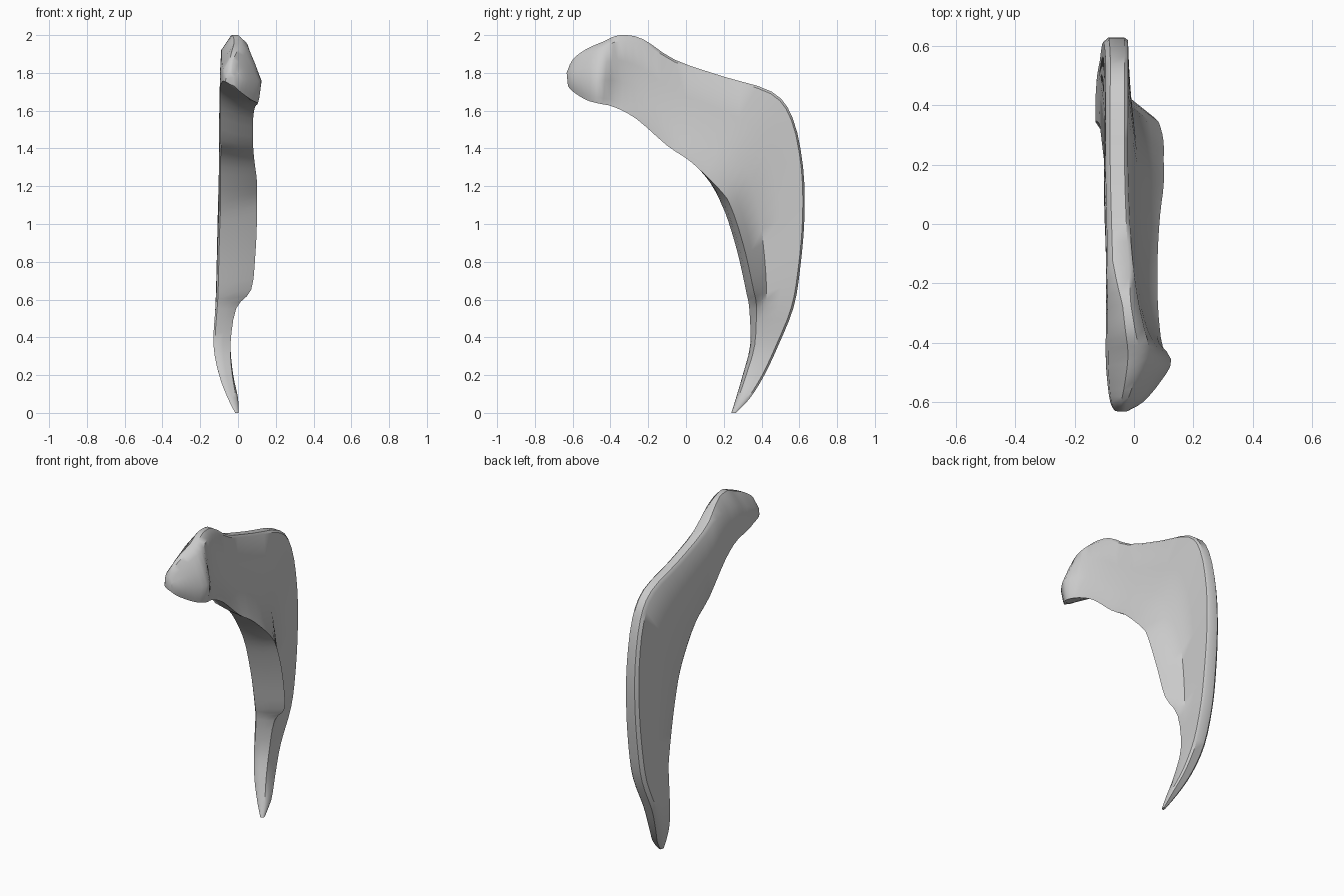
import bpy, bmesh
from mathutils import Vector

if "Cube" in bpy.data.objects:
    bpy.data.objects.remove(bpy.data.objects["Cube"])

# Sections from head to tip:
# inner edge y, z | outer edge y, z | x of left face, right face, mid slope, inner lip
SECTIONS = [
    (-0.625, 1.73, -0.632, 1.80, -0.065, -0.02, -0.02, -0.02),
    (-0.60, 1.70, -0.60, 1.87, -0.08, -0.005, 0.03, 0.01),
    (-0.53, 1.655, -0.53, 1.925, -0.09, 0.03, 0.09, 0.07),
    (-0.465, 1.635, -0.44, 1.965, -0.095, 0.055, 0.125, 0.105),
    (-0.38, 1.615, -0.35, 2.00, -0.095, 0.035, 0.06, 0.09),
    (-0.26, 1.55, -0.23, 1.98, -0.095, 0.01, 0.025, 0.08),
    (-0.10, 1.41, -0.06, 1.87, -0.095, -0.01, 0.02, 0.08),
    (0.03, 1.32, 0.20, 1.78, -0.10, -0.02, 0.015, 0.088),
    (0.12, 1.21, 0.455, 1.70, -0.10, -0.02, 0.01, 0.10),
    (0.19, 1.10, 0.565, 1.56, -0.10, -0.02, 0.0, 0.10),
    (0.235, 0.98, 0.62, 1.30, -0.105, -0.02, -0.01, 0.10),
    (0.28, 0.82, 0.627, 1.03, -0.11, -0.02, -0.015, 0.092),
    (0.32, 0.635, 0.605, 0.77, -0.115, -0.02, -0.015, 0.07),
    (0.335, 0.55, 0.57, 0.56, -0.12, -0.025, -0.02, -0.01),
    (0.34, 0.36, 0.49, 0.36, -0.13, -0.04, -0.04, -0.04),
    (0.30, 0.20, 0.415, 0.20, -0.10, -0.025, -0.025, -0.03),
    (0.265, 0.08, 0.34, 0.08, -0.055, 0.0, 0.0, -0.01),
    (0.24, 0.0, 0.265, 0.0, -0.015, 0.003, 0.003, 0.0),
]
STEPS = 3


def blend(p0, p1, p2, p3, t):
    """Catmull-Rom blend of four sections."""
    return [0.5 * (2 * b + (c - a) * t + (2 * a - 5 * b + 4 * c - d) * t * t
                   + (3 * b - a - 3 * c + d) * t ** 3)
            for a, b, c, d in zip(p0, p1, p2, p3)]


def ramp(value, start, end):
    return min(1, max(0, (value - start) / (end - start)))


def ring(iy, iz, oy, oz, left, right, mid, lip):
    """Closed cross-section running from the inner edge round the outer rim and back."""
    inner, outer = Vector((iy, iz)), Vector((oy, oz))
    span = (outer - inner).length
    head = ramp(iy, -0.15, -0.3)
    # The lip sits behind the left edge low down, and below it on the neck and head
    lip_at = min(0.15, 0.038 * ramp(iz, 1.3, 1.1) / span)
    left_at = min(0.3, (0.03 * ramp(iz, 1.1, 1.35) + 0.05 * ramp(iz, 1.4, 1.6)) / span)
    rim = 1 - min(0.3, (0.012 + 0.02 * head) / span)
    left_rim = 1 - min(0.3, (0.02 + 0.06 * head) / span)
    thick = right - left
    profile = [
        (left_at, left + 0.1 * thick),
        (left_at + 0.03, left),
        (0.5, left),
        (left_rim, left + 0.05 * thick),
        (1.0, left + (0.25 + 0.25 * head) * thick),
        (1.0, right - (0.15 + 0.1 * head) * thick),
        (rim, right),
        (0.65, right + 0.5 * (mid - right)),
        (0.37, mid),
        (lip_at + 0.1, mid + 0.62 * (lip - mid)),
        (lip_at + 0.01, lip),
        (lip_at * 0.4 + left_at * 0.4, left + 0.55 * (lip - left)),
    ]
    points = []
    for t, x in profile:
        p = inner.lerp(outer, t)
        points.append((x, p.x, min(2.0, max(0.0, p.y))))
    return points


# Curved blade with flared head, lipped inner edge and pointed tip
rows = []
last = len(SECTIONS) - 1
for k in range(last):
    four = [SECTIONS[min(last, max(0, k + d))] for d in (-1, 0, 1, 2)]
    rows += [blend(*four, s / STEPS) for s in range(STEPS)]
rows.append(SECTIONS[-1])

bm = bmesh.new()
rings = [[bm.verts.new(p) for p in ring(*r)] for r in rows]
for a, b in zip(rings, rings[1:]):
    n = len(a)
    for i in range(n):
        j = (i + 1) % n
        bm.faces.new((a[i], a[j], b[j], b[i]))
bm.faces.new(rings[0])
bm.faces.new(rings[-1])
bmesh.ops.recalc_face_normals(bm, faces=bm.faces)

mesh = bpy.data.meshes.new("curved_bone")
bm.to_mesh(mesh)
bm.free()
bone = bpy.data.objects.new("curved_bone", mesh)
bpy.context.collection.objects.link(bone)

# Single pale grey colour
grey = bpy.data.materials.new("pale_grey")
grey.diffuse_color = (0.6, 0.6, 0.6, 1)
grey.use_nodes = True
grey.node_tree.nodes["Principled BSDF"].inputs["Base Color"].default_value = grey.diffuse_color
mesh.materials.append(grey)

# Smooth surface with crisp rim edges
bpy.context.view_layer.objects.active = bone
bone.select_set(True)
bpy.ops.object.shade_smooth_by_angle(angle=0.7)
